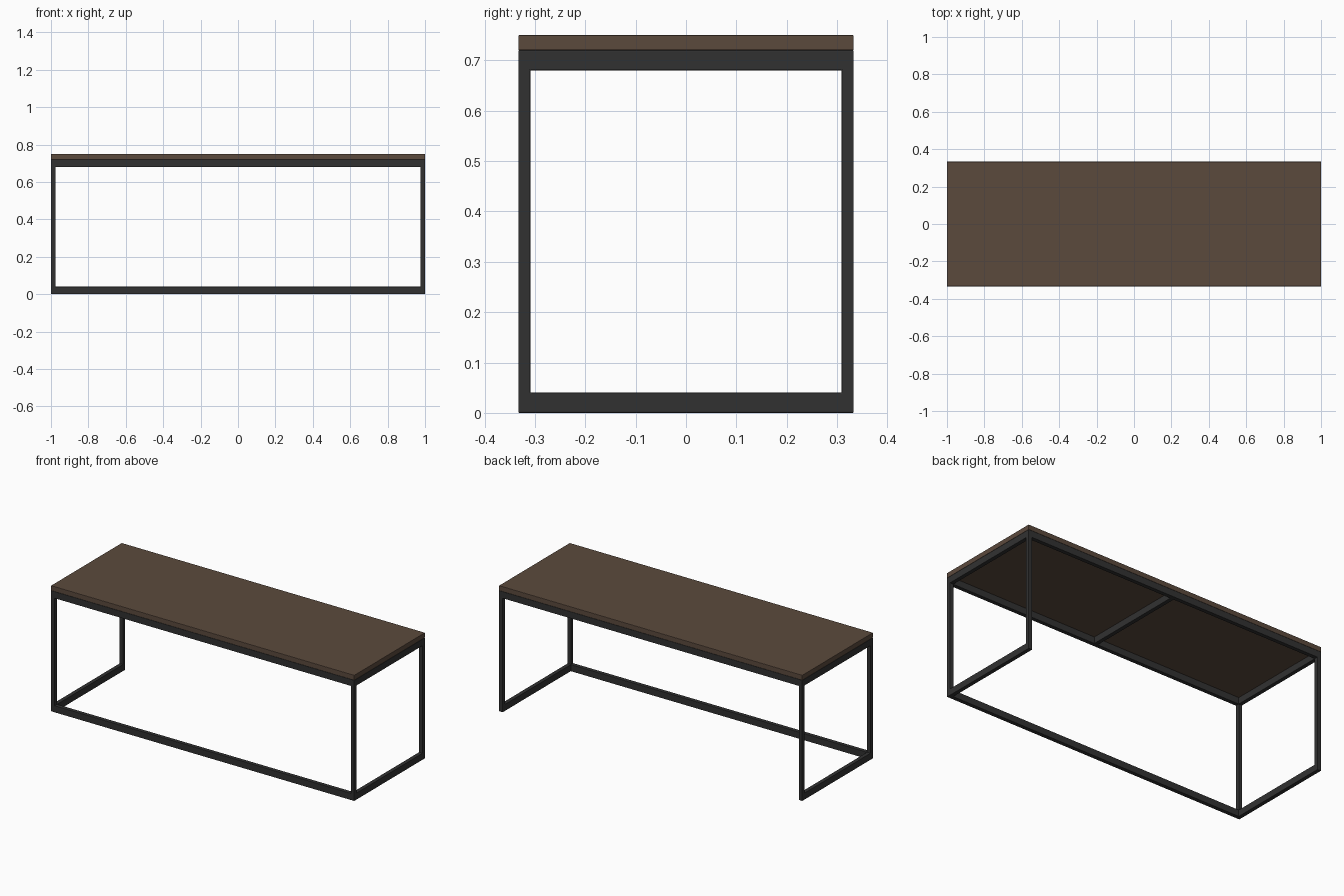
import bpy, bmesh

if "Cube" in bpy.data.objects:
    bpy.data.objects.remove(bpy.data.objects["Cube"])

X, Y = 1.0, 0.333          # half length, half depth
W, H = 0.024, 0.04         # tube width and rail height
ZF, ZT = 0.72, 0.75        # frame top, table top
B = 0.002                  # edge rounding


def material(name, rgb):
    m = bpy.data.materials.new(name)
    m.diffuse_color = (*rgb, 1)
    m.use_nodes = True
    m.node_tree.nodes["Principled BSDF"].inputs["Base Color"].default_value = m.diffuse_color
    return m


wood = material("dark_wood", (0.105, 0.068, 0.046))
steel = material("black_steel", (0.031, 0.031, 0.031))


def finish(name, bm, mat):
    bmesh.ops.recalc_face_normals(bm, faces=bm.faces)
    me = bpy.data.meshes.new(name)
    bm.to_mesh(me)
    bm.free()
    me.materials.append(mat)
    ob = bpy.data.objects.new(name, me)
    bpy.context.collection.objects.link(ob)
    bev = ob.modifiers.new("rounded_edges", 'BEVEL')
    bev.width, bev.segments = B, 2
    return ob


def box(name, lo, hi, mat):
    bm = bmesh.new()
    bmesh.ops.create_cube(bm, size=1)
    for v in bm.verts:
        v.co = [(a + b) / 2 + c * (b - a) for a, b, c in zip(lo, hi, v.co)]
    return finish(name, bm, mat)


def side_frame(name, x0, x1):
    # closed rectangular loop: two posts, top and bottom rail in one piece
    bm = bmesh.new()
    outer = [(-Y, 0), (Y, 0), (Y, ZF), (-Y, ZF)]
    inner = [(-Y + W, H), (Y - W, H), (Y - W, ZF - H), (-Y + W, ZF - H)]
    o = [bm.verts.new((x0, y, z)) for y, z in outer]
    n = [bm.verts.new((x0, y, z)) for y, z in inner]
    faces = [bm.faces.new((o[i], o[(i + 1) % 4], n[(i + 1) % 4], n[i])) for i in range(4)]
    ext = bmesh.ops.extrude_face_region(bm, geom=faces, use_keep_orig=True)
    for g in ext["geom"]:
        if isinstance(g, bmesh.types.BMVert):
            g.co.x = x1
    return finish(name, bm, steel)


# wooden top
box("table_top", (-X, -Y, ZF), (X, Y, ZT), wood)

# end frames
side_frame("left_frame", -X, -X + W)
side_frame("right_frame", X - W, X)

# long rails; the floor rail exists only at the front
L = X - W + 2 * B
box("front_top_rail", (-L, -Y, ZF - H), (L, -Y + W, ZF), steel)
box("back_top_rail", (-L, Y - W, ZF - H), (L, Y, ZF), steel)
box("front_floor_rail", (-L, -Y, 0), (L, -Y + W, H), steel)

# centre support under the top
D = Y - W + 2 * B
box("centre_cross_bar", (-W / 2, -D, ZF - H), (W / 2, D, ZF), steel)
